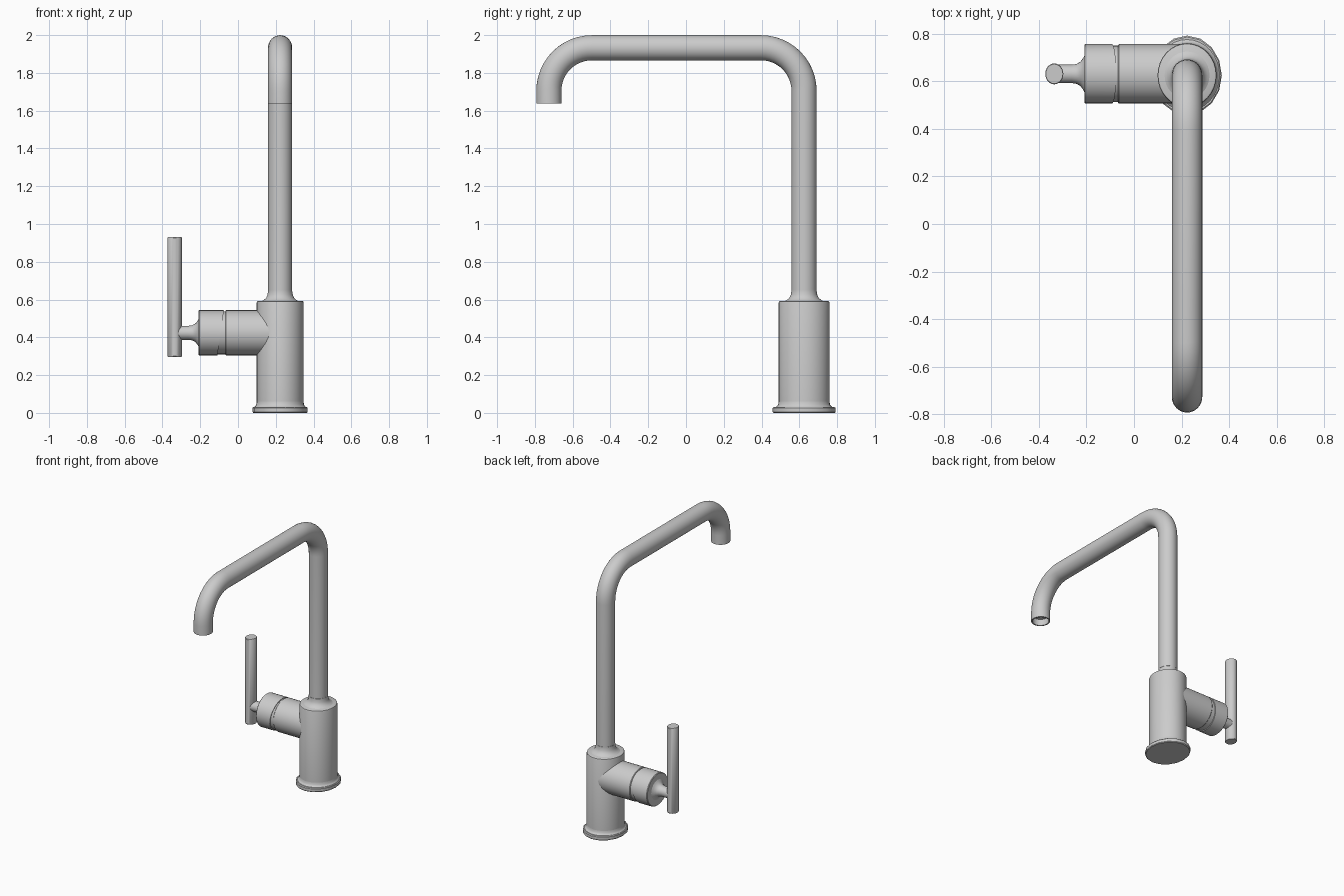
import bpy, bmesh, math
from mathutils import Vector

if "Cube" in bpy.data.objects:
    bpy.data.objects.remove(bpy.data.objects["Cube"])

CX, CY = 0.223, 0.625   # body axis
HY, HZ = 0.631, 0.424   # handle axis


def loft(name, rings, sides=32):
    """Skin elliptical rings given as (centre, u axis, v axis), capping both ends."""
    bm = bmesh.new()
    loops = []
    for c, u, v in rings:
        c, u, v = Vector(c), Vector(u), Vector(v)
        angles = [2 * math.pi * i / sides for i in range(sides)]
        loops.append([bm.verts.new(c + u * math.cos(a) + v * math.sin(a)) for a in angles])
    for a, b in zip(loops, loops[1:]):
        for i in range(sides):
            j = (i + 1) % sides
            bm.faces.new((a[i], a[j], b[j], b[i]))
    bm.faces.new(loops[0])
    bm.faces.new(loops[-1])
    bmesh.ops.recalc_face_normals(bm, faces=bm.faces)
    mesh = bpy.data.meshes.new(name)
    bm.to_mesh(mesh)
    bm.free()
    ob = bpy.data.objects.new(name, mesh)
    bpy.context.collection.objects.link(ob)
    bpy.ops.object.select_all(action='DESELECT')
    ob.select_set(True)
    bpy.context.view_layer.objects.active = ob
    bpy.ops.object.shade_smooth_by_angle(angle=math.radians(35))
    return ob


def upright(name, profile, x=CX, y=CY, sides=32):
    """Vertical turned part; profile rows are (x radius, y radius, z)."""
    return loft(name, [((x, y, z), (rx, 0, 0), (0, ry, 0)) for rx, ry, z in profile], sides)


def sideways(name, profile, sides=32):
    """Part turned about the handle axis; rows are (x, radius, slant)."""
    return loft(name, [((x, HY, HZ), (0, r * 1.04, 0), (s, 0, r)) for x, r, s in profile], sides)


# Base flange with a small cove up to the body
upright("base_flange", [(.142, .162, 0), (.146, .167, .005), (.146, .167, .026),
                        (.142, .161, .031)], sides=16)
upright("base_cove", [(.138, .152, .03), (.131, .143, .036), (.126, .137, .045),
                      (.124, .135, .06)])

# Main body and the flared neck
upright("body", [(.124, .135, .03), (.124, .135, .583), (.122, .132, .59), (.116, .126, .593)])
upright("neck", [(.1, .106, .59), (.087, .092, .597), (.074, .078, .608), (.067, .07, .625),
                 (.064, .067, .645), (.064, .067, .652), (.061, .064, .655)])

# Spout path: riser, back bend, level run, front bend, recessed outlet
TOP, BEND, FRONT_Y, R = 1.933, .228, -.726, .0665
path = [(CY, .653, 0)]
for i in range(13):
    a = math.pi / 2 * i / 12
    path.append((CY - BEND + BEND * math.cos(a), TOP - BEND + BEND * math.sin(a), a))
for i in range(13):
    a = math.pi / 2 * (1 + i / 12)
    path.append((FRONT_Y + BEND + BEND * math.cos(a), TOP - BEND + BEND * math.sin(a), a))
path.append((FRONT_Y, 1.638, math.pi))
rings = [((CX, y, z), (.064, 0, 0), (0, R * math.cos(a), R * math.sin(a))) for y, z, a in path]
for z in (1.638, 1.685):
    rings.append(((CX, FRONT_Y, z), (.055, 0, 0), (0, -.057, 0)))
loft("spout", rings)

# Side valve: housing, inner collar, cap with a slanted edge, flared stem
sideways("valve_housing", [(CX - .02, .12, 0), (-.063, .12, 0), (-.067, .117, 0)])
sideways("valve_collar", [(-.05, .114, 0), (-.13, .114, 0)])
sideways("handle_cap", [(-.092, .12, .017), (-.205, .12, 0), (-.209, .116, 0)])
sideways("handle_stem", [(-.206, .078, 0), (-.214, .064, 0), (-.225, .049, 0), (-.242, .04, 0),
                         (-.262, .037, 0), (-.325, .037, 0)], sides=24)

# Lever bar
upright("lever", [(.036, .041, .296), (.038, .044, .3), (.038, .044, .926), (.036, .041, .93)],
        x=-.335, y=HY, sides=24)
